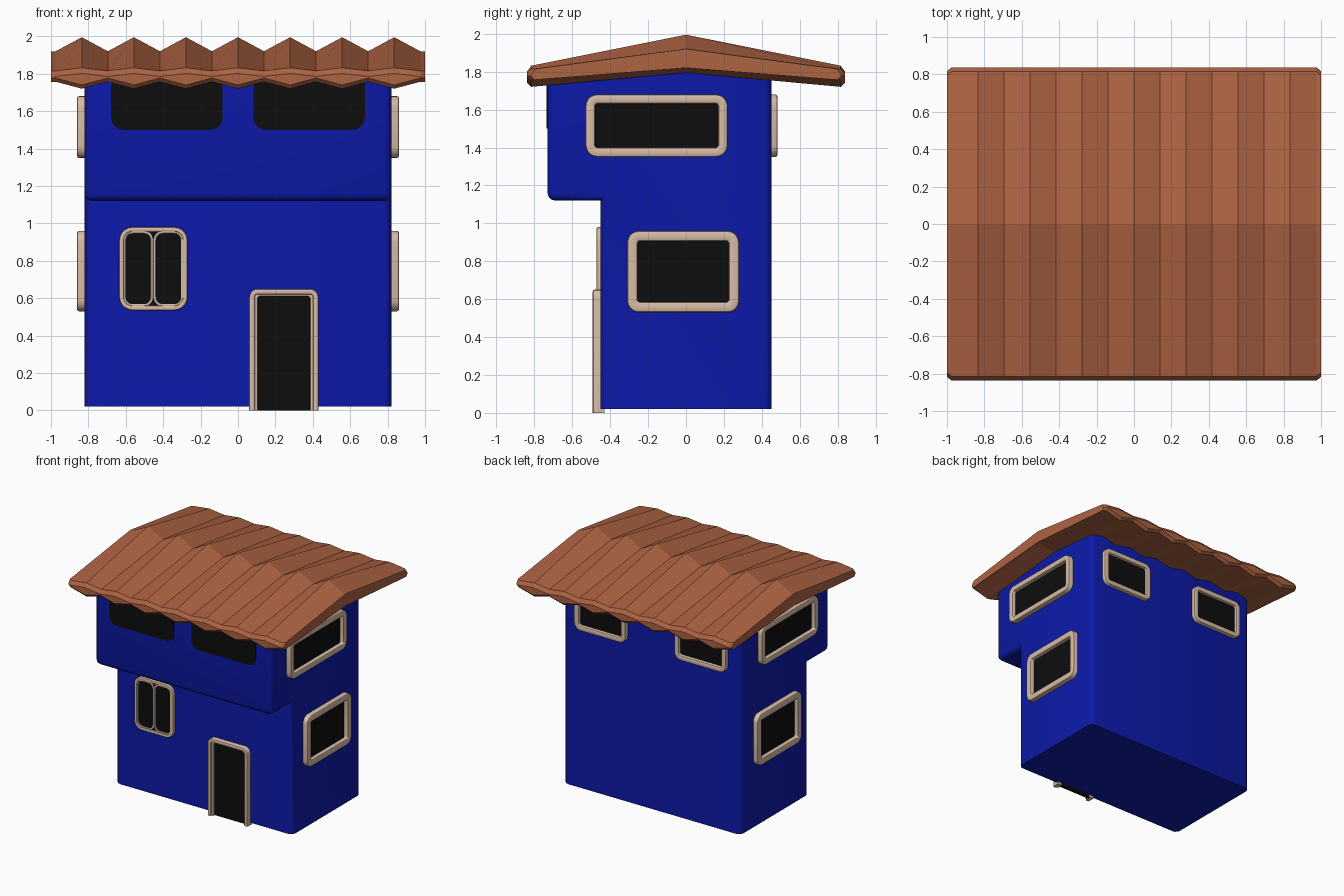
import bpy, bmesh, math

if "Cube" in bpy.data.objects:
    bpy.data.objects.remove(bpy.data.objects["Cube"])

def material(name, rgb):
    m = bpy.data.materials.new(name)
    m.diffuse_color = (*rgb, 1)
    m.use_nodes = True
    m.node_tree.nodes["Principled BSDF"].inputs["Base Color"].default_value = m.diffuse_color
    return m

BLUE = material("wall_blue", (0.004, 0.010, 0.40))
CLAY = material("roof_clay", (0.42, 0.125, 0.055))
CREAM = material("frame_cream", (0.68, 0.50, 0.38))
BLACK = material("glass_black", (0.004, 0.004, 0.004))

def finish(name, bm, mat, smooth=None):
    bmesh.ops.recalc_face_normals(bm, faces=bm.faces)
    me = bpy.data.meshes.new(name)
    bm.to_mesh(me)
    bm.free()
    ob = bpy.data.objects.new(name, me)
    bpy.context.collection.objects.link(ob)
    me.materials.append(mat)
    if smooth:
        bpy.context.view_layer.objects.active = ob
        ob.select_set(True)
        bpy.ops.object.shade_smooth_by_angle(angle=math.radians(smooth))
        ob.select_set(False)
    return ob

def loft(bm, sections, closed_path, cap=True):
    """Join equal closed sections; the path either closes or gets end caps."""
    rows = [[bm.verts.new(p) for p in s] for s in sections]
    n, k = len(rows), len(rows[0])
    for i in range(n if closed_path else n - 1):
        a, b = rows[i], rows[(i + 1) % n]
        for j in range(k):
            bm.faces.new((a[j], a[(j + 1) % k], b[(j + 1) % k], b[j]))
    if cap and not closed_path:
        bm.faces.new(rows[0])
        bm.faces.new(rows[-1])

# Wall directions: local (across, up, outward) to world
WALL = {
    "front": lambda u, v, d: (u, -0.45 - d, v),
    "upper_front": lambda u, v, d: (u, -0.73 - d, v),
    "back": lambda u, v, d: (u, 0.45 + d, v),
    "right": lambda u, v, d: (0.82 + d, u, v),
    "left": lambda u, v, d: (-0.82 - d, u, v),
}

def outline(u0, u1, v0, v1, r, inset=0.0, arch=False):
    """Rounded rectangle, or a door shape with square feet."""
    u0, u1, v1 = u0 + inset, u1 - inset, v1 - inset
    v0 = v0 if arch else v0 + inset
    r = max(r - inset, 0.012)
    pts = [(u1, v0)] if arch else []
    corners = [(u1 - r, v1 - r, 0), (u0 + r, v1 - r, 90)]
    if not arch:
        corners += [(u0 + r, v0 + r, 180), (u1 - r, v0 + r, 270)]
    for cu, cv, start in corners:
        for i in range(6):
            a = math.radians(start + 18 * i)
            pts.append((cu + r * math.cos(a), cv + r * math.sin(a)))
    return pts + ([(u0, v0)] if arch else [])

def frame(name, wall, box, r, w, depth, arch=False):
    b = min(0.012, w * 0.3)
    prof = [(0, -0.02), (0, depth - b), (b * 0.3, depth - b * 0.3), (b, depth),
            (w - b, depth), (w - b * 0.3, depth - b * 0.3), (w, depth - b), (w, -0.02)]
    rings = [outline(*box, r, i, arch) for i, _ in prof]
    secs = [[WALL[wall](*rings[j][k], prof[j][1]) for j in range(len(prof))]
            for k in range(len(rings[0]))]
    bm = bmesh.new()
    loft(bm, secs, not arch)
    finish(name, bm, CREAM, 40)

def glass(name, wall, box, r, depth=0.008, arch=False):
    pts = outline(*box, r, 0, arch)
    bm = bmesh.new()
    loft(bm, [[WALL[wall](u, v, d) for u, v in pts] for d in (-0.02, depth)], False)
    finish(name, bm, BLACK)

def window(name, wall, box, r, w, depth):
    frame(name + "_frame", wall, box, r, w, depth)
    g = w * 0.5
    glass(name + "_glass", wall, (box[0] + g, box[1] - g, box[2] + g, box[3] - g), r - g)

# House body: side profile with overhanging upper floor, softened edges
profile = [(-0.45, 0.02), (0.45, 0.02), (0.45, 1.79), (0, 1.86),
           (-0.73, 1.77), (-0.73, 1.12), (-0.45, 1.12)]
bm = bmesh.new()
loft(bm, [[(x, y, z) for y, z in profile] for x in (-0.82, 0.82)], False)
bmesh.ops.recalc_face_normals(bm, faces=bm.faces)
soft = []
for e in bm.edges:
    a, b = e.verts[0].co, e.verts[1].co
    m = (a + b) / 2
    vertical = abs(a.z - b.z) > 0.3
    overhang = abs(m.z - 1.12) < 0.01 and m.y < -0.5
    if vertical or overhang:
        soft.append(e)
bmesh.ops.bevel(bm, geom=soft, offset=0.04, offset_type='OFFSET', segments=3,
                profile=0.5, affect='EDGES', clamp_overlap=True)
finish("house_body", bm, BLUE, 40)

# Roof: ridged sections running along x, alternating thick and thin
def roof_section(x, high, trim=0.0):
    ridge, eave, low, under = (1.995, 1.832, 1.72, 1.795) if high else (1.92, 1.815, 1.757, 1.82)
    half = [(0.815 - trim, eave), (0.838 - trim, eave - 0.03),
            (0.838 - trim, low + 0.02), (0.818 - trim, low)]
    pts = [(0, ridge)] + half + [(0, under)] + [(-y, z) for y, z in reversed(half)]
    return [(x, y, z) for y, z in pts]

step = 0.1392
secs = [roof_section(i * step, i % 2 == 0) for i in range(-6, 7)]
secs = ([roof_section(-1, False, 0.02), roof_section(-0.975, False)] + secs
        + [roof_section(0.975, False), roof_section(1, False, 0.02)])
bm = bmesh.new()
loft(bm, secs, False)
finish("roof", bm, CLAY)

# Side windows, the same on both sides
for side in ("left", "right"):
    window(side + "_upper_window", side, (-0.53, 0.22, 1.35, 1.68), 0.06, 0.05, 0.042)
    window(side + "_lower_window", side, (-0.31, 0.28, 0.53, 0.96), 0.06, 0.055, 0.042)

# Back windows and frameless upper front windows
for tag, s in (("a", -1), ("b", 1)):
    c = 0.465 * s
    window("back_window_" + tag, "back", (c - 0.24, c + 0.24, 1.35, 1.68), 0.06, 0.045, 0.033)
    c = 0.38 * s
    glass("upper_front_window_" + tag, "upper_front", (c - 0.298, c + 0.298, 1.50, 1.80), 0.065, 0.005)

# Front window: outer frame with two sashes
window("front_window", "front", (-0.635, -0.27, 0.535, 0.98), 0.07, 0.025, 0.022)
frame("left_sash", "front", (-0.614, -0.4525, 0.555, 0.96), 0.05, 0.014, 0.016)
frame("right_sash", "front", (-0.4525, -0.291, 0.555, 0.96), 0.05, 0.014, 0.016)

# Door with a stepped surround
frame("door_surround", "front", (0.06, 0.43, 0.0, 0.65), 0.045, 0.03, 0.042, True)
frame("door_inner_frame", "front", (0.085, 0.405, 0.0, 0.63), 0.035, 0.02, 0.028, True)
glass("door_panel", "front", (0.095, 0.395, 0.0, 0.625), 0.03, 0.008, True)
